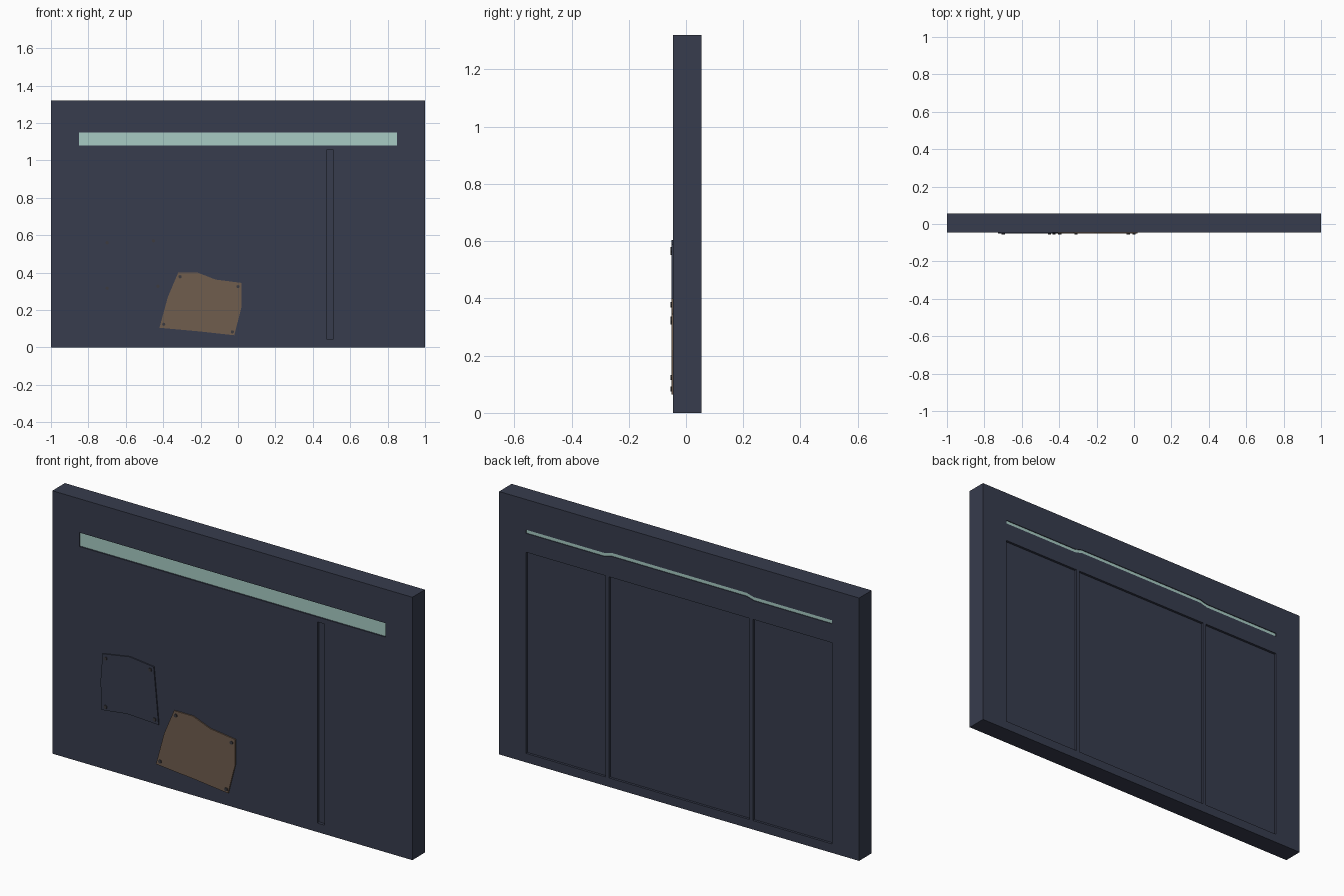
import bpy, bmesh, math
from mathutils import Matrix

if "Cube" in bpy.data.objects:
    bpy.data.objects.remove(bpy.data.objects["Cube"])


def material(name, rgb):
    m = bpy.data.materials.new(name)
    m.diffuse_color = (*rgb, 1)
    m.use_nodes = True
    m.node_tree.nodes["Principled BSDF"].inputs["Base Color"].default_value = m.diffuse_color
    return m


slate = material("dark slate", (0.038, 0.045, 0.075))
brown = material("rust brown", (0.162, 0.109, 0.076))
glass = material("pale teal glass", (0.39, 0.60, 0.55))
bolt_dark = material("dark bolt", (0.045, 0.043, 0.05))


def prism(bm, pts, y0, y1):
    """Extrude an x-z outline between two depths."""
    a = [bm.verts.new((x, y0, z)) for x, z in pts]
    b = [bm.verts.new((x, y1, z)) for x, z in pts]
    bm.faces.new(a)
    bm.faces.new(b[::-1])
    n = len(pts)
    for i in range(n):
        j = (i + 1) % n
        bm.faces.new((a[i], b[i], b[j], a[j]))


def make(name, mat, parts):
    bm = bmesh.new()
    for pts, y0, y1 in parts:
        prism(bm, pts, y0, y1)
    bmesh.ops.recalc_face_normals(bm, faces=bm.faces)
    me = bpy.data.meshes.new(name)
    bm.to_mesh(me)
    bm.free()
    me.materials.append(mat)
    ob = bpy.data.objects.new(name, me)
    bpy.context.collection.objects.link(ob)
    return ob


def rect(x0, x1, z0, z1):
    return [(x0, z0), (x1, z0), (x1, z1), (x0, z1)]


FRONT, BACK = -0.045, 0.055

# main slab
slab = make("wall_slab", slate, [(rect(-1, 1, 0, 1.32), FRONT, BACK)])

# back slit outline, stepped up a little in the middle
low = [(-0.85, 1.15), (-0.415, 1.15), (-0.375, 1.161),
       (0.375, 1.161), (0.415, 1.15), (0.85, 1.15)]
slit = low + [(x, z + 0.018) for x, z in reversed(low)]
window = rect(-0.85, 0.85, 1.08, 1.15)

# recesses: front window, front groove, back slit, three back panels
cuts = [(window, FRONT - 0.1, FRONT + 0.012),
        (rect(0.472, 0.511, 0.045, 1.055), FRONT - 0.1, FRONT + 0.015),
        (slit, BACK - 0.008, BACK + 0.1)]
for x0, x1 in ((-0.85, -0.41), (-0.39, 0.39), (0.41, 0.85)):
    cuts.append((rect(x0, x1, 0.045, 1.055), BACK - 0.012, BACK + 0.1))
cutter = make("recess_cutter", slate, cuts)
cutter.hide_render = True
cutter.hide_viewport = True
mod = slab.modifiers.new("recesses", "BOOLEAN")
mod.operation = "DIFFERENCE"
mod.solver = "EXACT"
mod.object = cutter

# glass in the front window and the back slit
make("front_window", glass, [(window, FRONT + 0.007, FRONT + 0.013)])
make("back_slit_glass", glass, [(slit, BACK - 0.009, BACK - 0.004)])

# bent repair plates
rust_outline = [(-0.42, 0.105), (-0.20, 0.085), (-0.02, 0.065), (0.02, 0.22),
                (0.02, 0.345), (-0.12, 0.363), (-0.215, 0.40), (-0.32, 0.40),
                (-0.375, 0.27)]
dark_outline = [(-0.722, 0.296), (-0.578, 0.314), (-0.406, 0.305),
                (-0.433, 0.589), (-0.567, 0.604), (-0.717, 0.579),
                (-0.728, 0.44)]
make("rust_patch", brown, [(rust_outline, FRONT - 0.006, FRONT)])
make("dark_patch", slate, [(dark_outline, FRONT - 0.006, FRONT)])


# bolts at the plate corners
def bolts(name, mat, centres):
    ring = [(0.009 * math.cos(i * math.pi / 4), 0.009 * math.sin(i * math.pi / 4))
            for i in range(8)]
    make(name, mat, [([(x + u, z + v) for u, v in ring], FRONT - 0.01, FRONT - 0.005)
                     for x, z in centres])


bolts("rust_patch_bolts", bolt_dark,
      [(-0.31, 0.378), (0.0, 0.325), (-0.03, 0.083), (-0.397, 0.124)])
bolts("dark_patch_bolts", bolt_dark,
      [(-0.70, 0.56), (-0.452, 0.57), (-0.428, 0.327), (-0.70, 0.317)])
